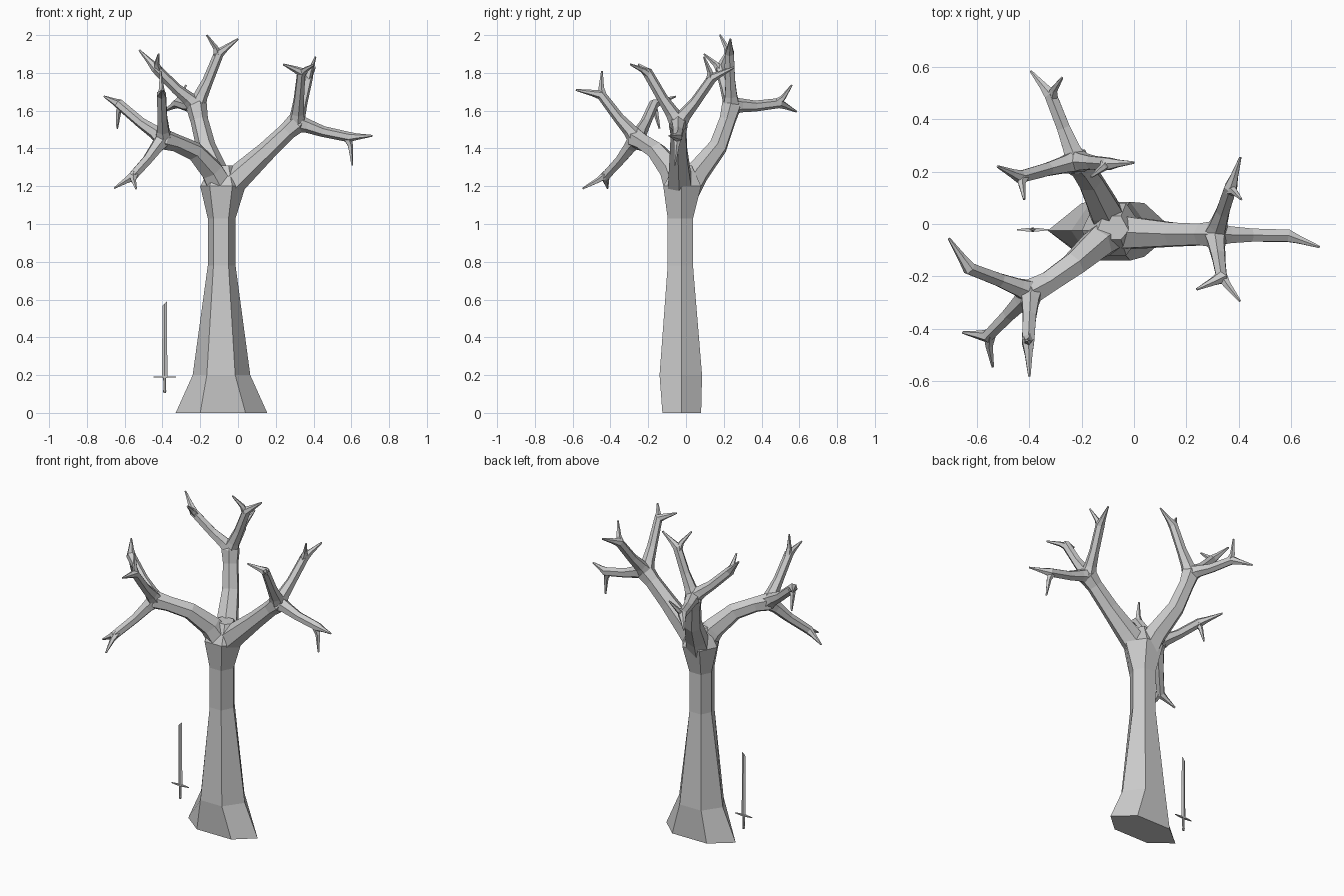
import bpy, bmesh
from math import cos, sin, tau
from mathutils import Vector


def loft(bm, rings):
    """Skin a list of equal-length point rings and cap both ends."""
    vs = [[bm.verts.new(p) for p in r] for r in rings]
    n = len(vs[0])
    for a, b in zip(vs, vs[1:]):
        for i in range(n):
            bm.faces.new((a[i], a[(i + 1) % n], b[(i + 1) % n], b[i]))
    bm.faces.new(vs[0][::-1])
    bm.faces.new(vs[-1])


def tube(bm, pts, radii, sides=6):
    """Tapered faceted limb along a path."""
    pts = [Vector(p) for p in pts]
    u, rings = None, []
    for i, p in enumerate(pts):
        t = Vector()
        if i > 0:
            t += (p - pts[i - 1]).normalized()
        if i < len(pts) - 1:
            t += (pts[i + 1] - p).normalized()
        t.normalize()
        if u is None:
            u = Vector((0, 0, 1)) if abs(t.z) < 0.9 else Vector((1, 0, 0))
        u = (u - t * u.dot(t)).normalized()
        w = t.cross(u)
        rings.append([p + radii[i] * (u * cos(tau * k / sides) + w * sin(tau * k / sides))
                      for k in range(sides)])
    loft(bm, rings)


def finish(bm, name):
    bmesh.ops.recalc_face_normals(bm, faces=bm.faces)
    me = bpy.data.meshes.new(name)
    bm.to_mesh(me)
    bm.free()
    ob = bpy.data.objects.new(name, me)
    bpy.context.collection.objects.link(ob)
    return ob


# Trunk: z, four x stations, front / middle / back y
bm = bmesh.new()
trunk = [
    (0.00, -0.33, -0.20, 0.04, 0.155, -0.125, -0.025, 0.08),
    (0.20, -0.24, -0.165, -0.015, 0.065, -0.14, -0.025, 0.085),
    (0.78, -0.16, -0.13, -0.05, -0.013, -0.097, -0.025, 0.037),
    (1.03, -0.16, -0.13, -0.05, -0.013, -0.097, -0.025, 0.037),
    (1.20, -0.20, -0.15, -0.03, 0.04, -0.12, -0.025, 0.08),
    (1.31, -0.14, -0.12, -0.05, -0.02, -0.06, -0.025, 0.03),
]
loft(bm, [[(a, m, z), (b, f, z), (c, f, z), (d, m, z), (c, k, z), (b, k, z)]
          for z, a, b, c, d, f, m, k in trunk])
finish(bm, "trunk")


# Boughs: main path ending in a knuckle, then sub-branches (fork, tip, twig tip)
boughs = {
    "right_bough": (
        [(-0.06, -0.03, 1.19), (0.02, -0.035, 1.265), (0.15, -0.04, 1.385), (0.26, -0.04, 1.49)],
        (0.31, -0.04, 1.535),
        [((0.59, -0.045, 1.46), (0.71, -0.088, 1.467), (0.605, -0.06, 1.31)),
         ((0.37, 0.14, 1.775), (0.407, 0.255, 1.83), (0.41, 0.095, 1.885)),
         ((0.335, -0.205, 1.805), (0.24, -0.25, 1.845), (0.405, -0.295, 1.845))]),
    "back_bough": (
        [(-0.09, 0.0, 1.17), (-0.115, 0.06, 1.27), (-0.17, 0.17, 1.41), (-0.205, 0.22, 1.55)],
        (-0.22, 0.24, 1.625),
        [((-0.32, 0.495, 1.64), (-0.395, 0.585, 1.595), (-0.275, 0.56, 1.735)),
         ((-0.435, 0.18, 1.825), (-0.522, 0.22, 1.92), (-0.42, 0.095, 1.90)),
         ((-0.10, 0.23, 1.905), (0.0, 0.235, 1.98), (-0.165, 0.18, 2.0))]),
    "left_bough": (
        [(-0.09, -0.04, 1.19), (-0.14, -0.075, 1.285), (-0.23, -0.155, 1.385), (-0.33, -0.225, 1.43)],
        (-0.395, -0.26, 1.45),
        [((-0.63, -0.17, 1.635), (-0.708, -0.055, 1.675), (-0.64, -0.14, 1.505)),
         ((-0.56, -0.43, 1.25), (-0.655, -0.415, 1.19), (-0.54, -0.547, 1.187)),
         ((-0.405, -0.45, 1.685), (-0.40, -0.583, 1.71), (-0.41, -0.445, 1.81))]),
}
for name, (path, knot, subs) in boughs.items():
    bm = bmesh.new()
    k = Vector(knot)
    beyond = k + (k - Vector(path[-1])).normalized() * 0.045
    tube(bm, path + [knot, beyond], [0.075, 0.066, 0.052, 0.047, 0.056, 0.028])
    for fork, tip, twig in subs:
        f, t, w = Vector(fork), Vector(tip), Vector(twig)
        # slight sag keeps limbs from being ruler straight
        mid = k.lerp(f, 0.5) + Vector((0, 0, -0.008))
        tube(bm, [k, k.lerp(f, 0.2), mid, f, f.lerp(t, 0.35), t],
             [0.05, 0.037, 0.029, 0.027, 0.017, 0.005])
        tube(bm, [f.lerp(k, 0.06), f.lerp(w, 0.3), w], [0.024, 0.015, 0.005], 5)
    finish(bm, name)

# Sword standing point-up beside the trunk
SX, SY = -0.388, -0.022


def diamond(z, hx, hy, slope=0.0):
    return [(SX - hx, SY, z - slope), (SX, SY - hy, z), (SX + hx, SY, z + slope), (SX, SY + hy, z)]


bm = bmesh.new()
loft(bm, [diamond(0.19, 0.014, 0.005), diamond(0.40, 0.013, 0.005),
          diamond(0.578, 0.012, 0.003, 0.012)])
finish(bm, "sword_blade")

bm = bmesh.new()
loft(bm, [[(SX + x, SY - h, 0.19 - v), (SX + x, SY + h, 0.19 - v),
           (SX + x, SY + h, 0.19 + v), (SX + x, SY - h, 0.19 + v)]
          for x, h, v in [(-0.06, 0.002, 0.002), (-0.015, 0.007, 0.004),
                          (0.015, 0.007, 0.004), (0.06, 0.002, 0.002)]])
finish(bm, "sword_guard")

bm = bmesh.new()
tube(bm, [(SX, SY, z) for z in (0.105, 0.115, 0.125, 0.19)], [0.006, 0.009, 0.007, 0.008])
finish(bm, "sword_grip")
